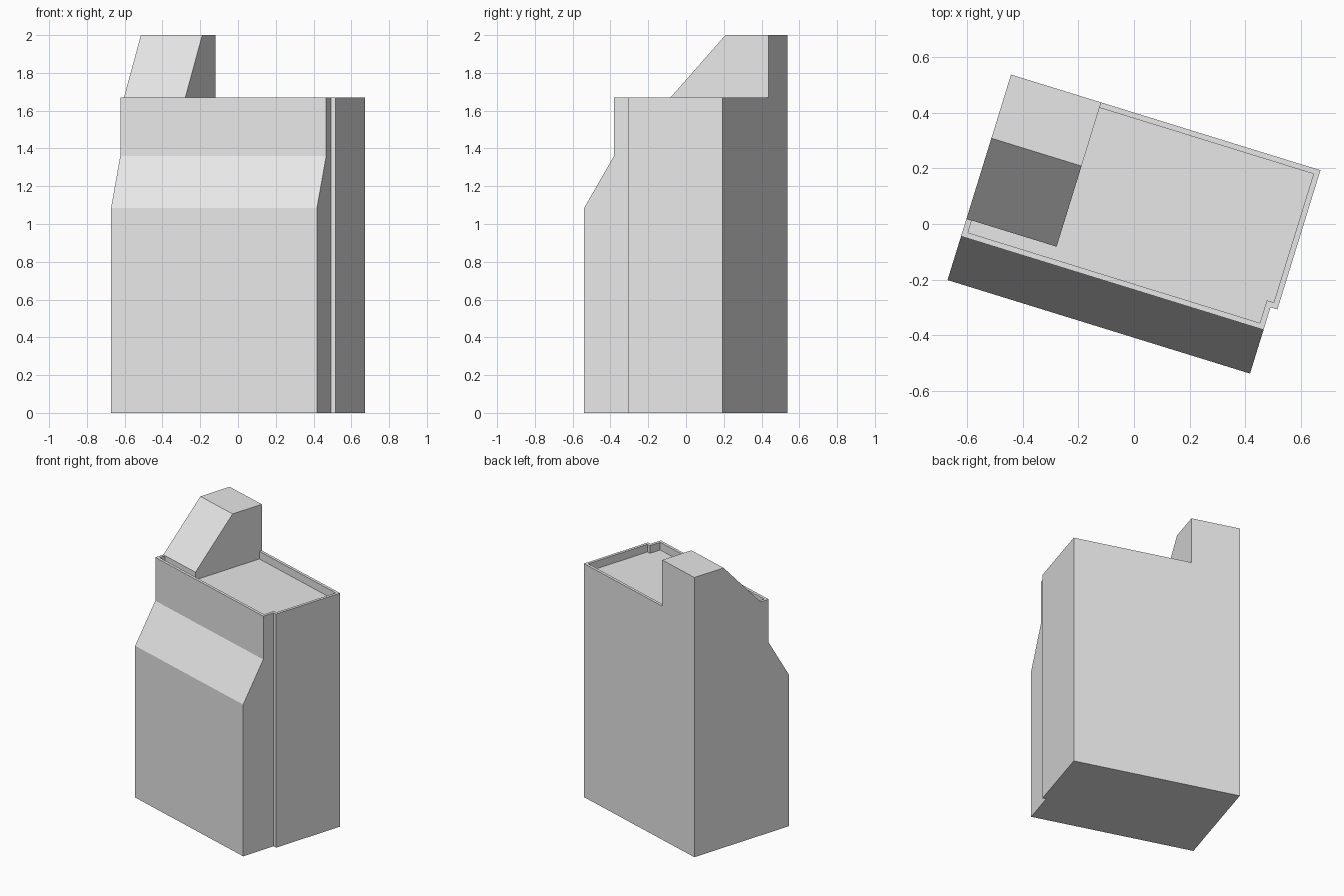
import bpy
import bmesh
from math import radians
from mathutils import Matrix

cube = bpy.data.objects.get("Cube")
if cube:
    bpy.data.objects.remove(cube, do_unlink=True)

WIDTH, STEP, DEPTH = 1.167, 0.026, 0.775
STEP_Y, FRONT_Y = 0.25, 0.165
WALL_TOP, FLOOR, RIM = 1.67, 1.615, 0.02

# The whole building is turned on its plot; parts are laid out from its front corner
PLACE = Matrix.Translation((-0.672, -0.202, 0)) @ Matrix.Rotation(radians(-17.18), 4, "Z")

grey = bpy.data.materials.new("plain grey")
grey.use_nodes = True
grey.diffuse_color = (0.8, 0.8, 0.8, 1)
grey.node_tree.nodes["Principled BSDF"].inputs["Base Color"].default_value = (0.8, 0.8, 0.8, 1)


def prism(name, points, direction):
    """Extrude a flat polygon along a direction into a solid."""
    bm = bmesh.new()
    face = bm.faces.new([bm.verts.new(p) for p in points])
    result = bmesh.ops.extrude_face_region(bm, geom=[face], use_keep_orig=True)
    moved = [g for g in result["geom"] if isinstance(g, bmesh.types.BMVert)]
    bmesh.ops.translate(bm, verts=moved, vec=direction)
    bmesh.ops.recalc_face_normals(bm, faces=bm.faces)
    bm.transform(PLACE)
    mesh = bpy.data.meshes.new(name)
    bm.to_mesh(mesh)
    bm.free()
    mesh.materials.append(grey)
    obj = bpy.data.objects.new(name, mesh)
    bpy.context.collection.objects.link(obj)
    return obj


def plan(front, inset):
    """Stepped floor outline, pulled in by an inset."""
    left, back = inset, DEPTH - inset
    right, narrow = WIDTH - inset, WIDTH - STEP - inset
    return [(left, front + inset), (narrow, front + inset), (narrow, STEP_Y + inset),
            (right, STEP_Y + inset), (right, back), (left, back)]


def combine(target, tool, operation):
    """Apply a boolean and discard the tool."""
    tool.hide_render = True
    mod = target.modifiers.new(operation, "BOOLEAN")
    mod.operation, mod.object, mod.solver = operation, tool, "EXACT"
    bpy.context.view_layer.objects.active = target
    bpy.ops.object.modifier_apply(modifier=mod.name)
    bpy.data.objects.remove(tool, do_unlink=True)


# Main walls
building = prism("building", [(x, y, 0) for x, y in plan(0, 0)], (0, 0, WALL_TOP))

# Sloped set-back across the upper front
setback = [(0, 1.085), (FRONT_Y, 1.36), (FRONT_Y, 1.8), (-0.1, 1.8), (-0.1, 1.085)]
combine(building, prism("setback_cutter", [(-0.1, y, z) for y, z in setback],
                        (WIDTH + 0.2, 0, 0)), "DIFFERENCE")

# Sunken flat roof behind a thin parapet
combine(building, prism("roof_cutter", [(x, y, FLOOR) for x, y in plan(FRONT_Y, RIM)],
                        (0, 0, 0.2)), "DIFFERENCE")

# Roof tower with sloped front, flush with the back left corner
tower = [(0.231, 1.5), (DEPTH, 1.5), (DEPTH, 2), (0.535, 2), (0.231, WALL_TOP)]
combine(building, prism("roof_tower", [(0, y, z) for y, z in tower], (0.34, 0, 0)), "UNION")
